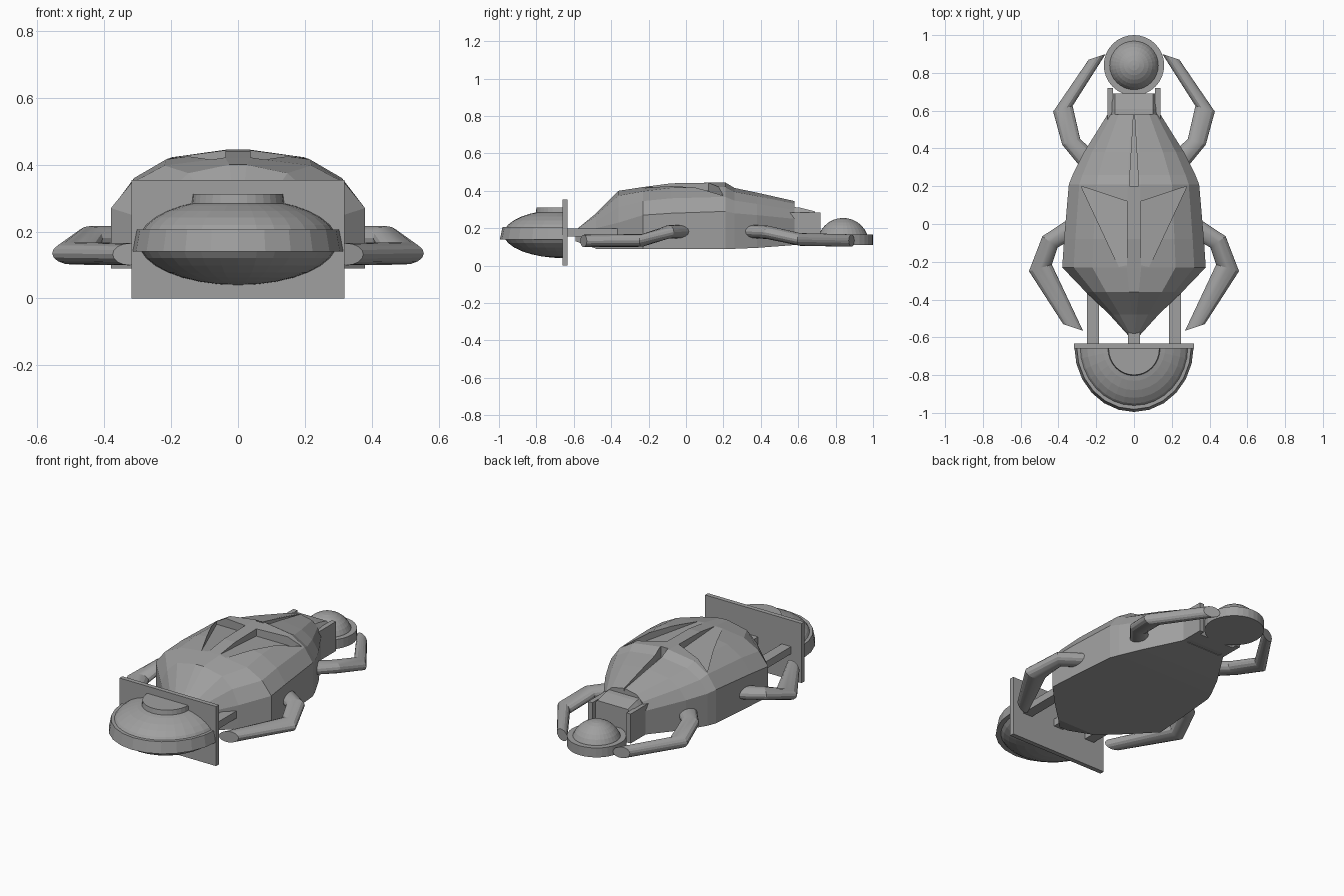
import bpy, bmesh, math
from mathutils import Matrix, Vector

if "Cube" in bpy.data.objects:
    bpy.data.objects.remove(bpy.data.objects["Cube"], do_unlink=True)

grey = bpy.data.materials.new("stone_grey")
grey.use_nodes = True
grey.diffuse_color = (0.35, 0.35, 0.35, 1)
grey.node_tree.nodes["Principled BSDF"].inputs["Base Color"].default_value = (0.35, 0.35, 0.35, 1)


def finish(name, bm, smooth=False):
    bmesh.ops.recalc_face_normals(bm, faces=bm.faces[:])
    mesh = bpy.data.meshes.new(name)
    bm.to_mesh(mesh)
    bm.free()
    mesh.materials.append(grey)
    ob = bpy.data.objects.new(name, mesh)
    bpy.context.scene.collection.objects.link(ob)
    if smooth:
        bpy.ops.object.select_all(action='DESELECT')
        ob.select_set(True)
        bpy.context.view_layer.objects.active = ob
        bpy.ops.object.shade_smooth_by_angle(angle=math.radians(20))
    return ob


def loft(name, rings, smooth=False):
    """Skin a list of closed rings and cap both ends."""
    bm = bmesh.new()
    loops = [[bm.verts.new(p) for p in ring] for ring in rings]
    n = len(loops[0])
    for a, b in zip(loops, loops[1:]):
        for i in range(n):
            j = (i + 1) % n
            bm.faces.new((a[i], a[j], b[j], b[i]))
    bm.faces.new(loops[0])
    bm.faces.new(loops[-1])
    return finish(name, bm, smooth)


def box(name, x, y, z):
    rings = [[(x[0], y[0], h), (x[1], y[0], h), (x[1], y[1], h), (x[0], y[1], h)] for h in z]
    return loft(name, rings)


def half_solid(name, kind, center, size, cut=None, axis=(0, 1, 0), segs=32):
    """Squashed ball or drum, trimmed behind a cutting plane."""
    bm = bmesh.new()
    if kind == "ball":
        bmesh.ops.create_uvsphere(bm, u_segments=segs, v_segments=16, radius=1)
    else:
        bmesh.ops.create_cone(bm, cap_ends=True, segments=segs, radius1=1, radius2=0.96 if cut else 1, depth=2)
    bmesh.ops.transform(bm, matrix=Matrix.Translation(center) @ Matrix.Diagonal((*size, 1)), verts=bm.verts[:])
    if cut:
        geom = bm.verts[:] + bm.edges[:] + bm.faces[:]
        bmesh.ops.bisect_plane(bm, geom=geom, plane_co=cut, plane_no=axis, clear_outer=True)
        bmesh.ops.holes_fill(bm, edges=[e for e in bm.edges if e.is_boundary], sides=0)
    return finish(name, bm)


# Beetle body: stations of y, half width, bottom, side height, top
stations = [
    (-0.59, 0.03, 0.13, 0.17, 0.19), (-0.48, 0.13, 0.09, 0.20, 0.28),
    (-0.36, 0.255, 0.09, 0.23, 0.40), (-0.23, 0.38, 0.09, 0.27, 0.42),
    (-0.08, 0.37, 0.09, 0.28, 0.44), (0.21, 0.345, 0.09, 0.29, 0.445),
    (0.26, 0.325, 0.09, 0.28, 0.415), (0.38, 0.265, 0.095, 0.27, 0.39),
    (0.58, 0.14, 0.11, 0.25, 0.345)]


def section(y, w, low, side, top):
    rise = top - side
    half = [(w, low), (w, side), (w * 0.84, side + rise * 0.5),
            (w * 0.58, top - rise * 0.15), (w * 0.1, top)]
    return [(x, y, z) for x, z in half] + [(-x, y, z) for x, z in reversed(half)]


body = loft("body", [section(*s) for s in stations])


def carve(name, floor):
    """Cut the body down to a sloping triangular floor."""
    cutter = loft(name, [floor, [(x, y, 0.6) for x, y, z in floor]])
    cutter.hide_render = True
    cutter.hide_set(True)
    cutter.display_type = 'WIRE'
    mod = body.modifiers.new(name, 'BOOLEAN')
    mod.operation = 'DIFFERENCE'
    mod.solver = 'EXACT'
    mod.object = cutter
    bpy.context.view_layer.objects.active = body
    bpy.ops.object.modifier_apply(modifier=name)
    bpy.data.objects.remove(cutter, do_unlink=True)


# Sunken wing cases beside the centre ridge, and the groove of the front shield
for s in (-1, 1):
    carve("wing_cutter", [(s * 0.037, 0.12, 0.40), (s * 0.28, 0.2, 0.355), (s * 0.037, -0.32, 0.428)])
carve("groove_cutter", [(-0.025, 0.2, 0.38), (0.025, 0.2, 0.38), (0, 0.62, 0.325)])

# Head block with two short horns
head = [(0.14, 0.11), (0.14, 0.25), (0.1, 0.31), (-0.1, 0.31), (-0.14, 0.25), (-0.14, 0.11)]
loft("head", [[(x, 0.5, z + 0.01) for x, z in head],
              [(x, 0.61, z) for x, z in head],
              [(x, 0.69, z - 0.02 * (z > 0.3)) for x, z in head]])
for s, side in ((-1, "right"), (1, "left")):
    box(side + "_horn", sorted((s * 0.112, s * 0.14)), (0.55, 0.72), (0.11, 0.285))

# Ball on its disc
half_solid("ball_disc", "drum", (0, 0.84, 0.138), (0.16, 0.16, 0.028))
half_solid("ball", "ball", (0, 0.84, 0.117), (0.138, 0.138, 0.138), (0, 0.84, 0.13), (0, 0, -1))

# Rear plate, half bowl, rim and small cap
box("plate", (-0.318, 0.318), (-0.66, -0.633), (0, 0.354))
cut = (0, -0.65, 0)
half_solid("bowl", "ball", (0, -0.65, 0.17), (0.298, 0.325, 0.13), cut)
half_solid("bowl_rim", "drum", (0, -0.65, 0.173), (0.316, 0.345, 0.033), cut, segs=24)
half_solid("bowl_cap", "drum", (0, -0.66, 0.29), (0.14, 0.145, 0.022), cut)

# Bars joining the plate to the body
for name, x in (("right_bar", -0.217), ("middle_bar", 0), ("left_bar", 0.217)):
    box(name, (x - 0.031, x + 0.031), (-0.64, -0.35), (0.155, 0.198))


# Legs: each joint is an oval between an outer and an inner point
def leg(name, joints, s):
    rings = []
    for outer, inner, z, h in joints:
        mid = (Vector(outer) + Vector(inner)) / 2
        arm = (Vector(outer) - Vector(inner)) / 2
        ring = []
        for k in range(16):
            a = math.tau * k / 16
            p = mid + arm * math.cos(a)
            ring.append((s * p.x, p.y, z + h * math.sin(a)))
        rings.append(ring)
    loft(name, rings, smooth=True)


long_leg = [((0.31, 0.05), (0.31, -0.07), 0.183, 0.035), ((0.485, -0.065), (0.405, -0.125), 0.18, 0.036),
            ((0.556, -0.25), (0.435, -0.215), 0.135, 0.034), ((0.375, -0.53), (0.27, -0.565), 0.132, 0.033)]
short_leg = [((0.29, 0.31), (0.22, 0.39), 0.183, 0.035), ((0.38, 0.42), (0.285, 0.45), 0.178, 0.036),
             ((0.43, 0.6), (0.37, 0.62), 0.14, 0.034), ((0.24, 0.87), (0.15, 0.9), 0.134, 0.033)]
short_leg[2] = ((0.428, 0.595), (0.325, 0.625), 0.14, 0.034)
for s, side in ((-1, "right"), (1, "left")):
    leg(side + "_rear_leg", long_leg, s)
    leg(side + "_head_leg", short_leg, s)
